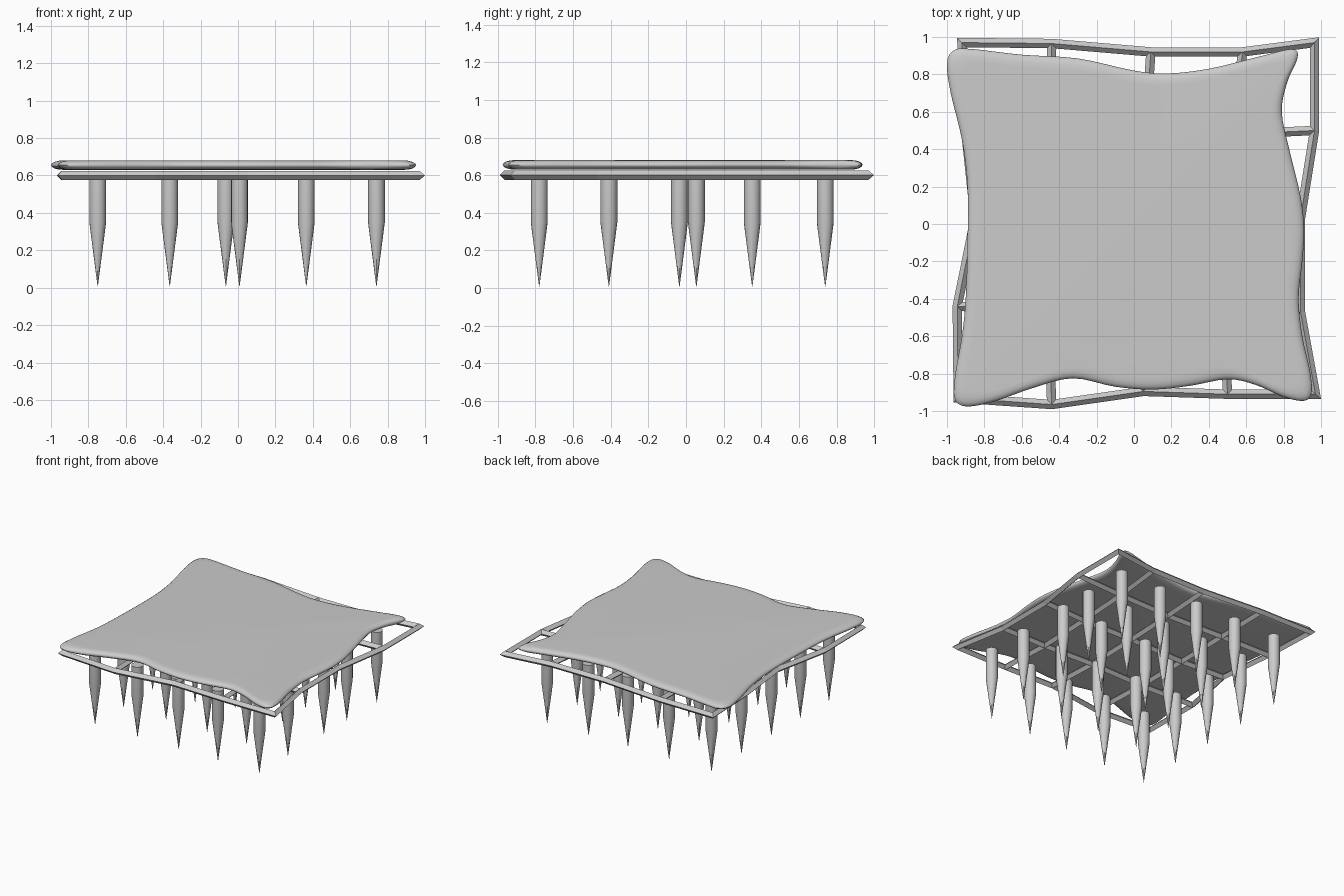
import bpy, bmesh
from mathutils import Vector

if "Cube" in bpy.data.objects:
    bpy.data.objects.remove(bpy.data.objects["Cube"])


def finish(bm, name, smooth=None):
    bmesh.ops.recalc_face_normals(bm, faces=bm.faces)
    me = bpy.data.meshes.new(name)
    bm.to_mesh(me)
    bm.free()
    ob = bpy.data.objects.new(name, me)
    bpy.context.collection.objects.link(ob)
    if smooth:
        bpy.ops.object.select_all(action='DESELECT')
        bpy.context.view_layer.objects.active = ob
        ob.select_set(True)
        bpy.ops.object.shade_smooth_by_angle(angle=smooth)
    return ob


def loft(bm, rings):
    """Skin closed rings of points and cap both ends."""
    vs = [[bm.verts.new(p) for p in r] for r in rings]
    n = len(vs[0])
    for a, b in zip(vs, vs[1:]):
        for i in range(n):
            j = (i + 1) % n
            bm.faces.new((a[i], a[j], b[j], b[i]))
    bm.faces.new(vs[0][::-1])
    bm.faces.new(vs[-1])


# Soft, wavy slab: smooth outline swept through a rounded edge profile
outline = [(-1.0, .86), (-.96, .93), (-.86, .935), (-.6, .905), (-.3, .885), (0, .82),
           (.18, .805), (.4, .83), (.65, .89), (.84, .935), (.875, .89), (.82, .76),
           (.79, .6), (.83, .4), (.89, .15), (.91, -.03), (.9, -.2), (.88, -.4),
           (.9, -.6), (.94, -.78), (.95, -.9), (.91, -.945), (.8, -.925), (.65, -.86),
           (.5, -.83), (.3, -.865), (.1, -.885), (-.1, -.87), (-.33, -.825),
           (-.55, -.88), (-.75, -.95), (-.9, -.975), (-.96, -.93), (-.955, -.8),
           (-.92, -.6), (-.9, -.4), (-.89, -.1), (-.89, .2), (-.92, .45), (-.98, .7)]
pts = [Vector(p) for p in outline]
smooth_line = []
for i in range(len(pts)):
    a, b, c, d = (pts[(i + k) % len(pts)] for k in (-1, 0, 1, 2))
    for t in (0, .25, .5, .75):
        smooth_line.append(.5 * (2 * b + (c - a) * t + (2 * a - 5 * b + 4 * c - d) * t * t
                                 + (3 * b - a - 3 * c + d) * t ** 3))
edge = [(.92, .63), (.955, .631), (.98, .637), (.995, .646), (1, .655),
        (.995, .664), (.98, .673), (.955, .679), (.92, .68)]
bm = bmesh.new()
loft(bm, [[(p.x * s, p.y * s, z) for p in smooth_line] for s, z in edge])
finish(bm, "slab", 1.0)

# Irregular lattice of diamond-section beams
lattice = [
    [(-.94, -.93), (-.44, -.965), (.05, -.895), (.5, -.91), (.97, -.91)],
    [(-.945, -.44), (-.46, -.46), (.03, -.45), (.48, -.47), (.89, -.47)],
    [(-.85, .03), (-.46, .01), (.04, .02), (.5, .01), (.89, .03)],
    [(-.9, .5), (-.45, .49), (.06, .47), (.53, .48), (.965, .5)],
    [(-.92, .97), (-.44, .965), (.09, .92), (.58, .92), (.965, .97)]]
bm = bmesh.new()
grid = [[bm.verts.new((x, y, .6)) for x, y in row] for row in lattice]
for j in range(4):
    for i in range(4):
        bm.faces.new((grid[j][i], grid[j][i + 1], grid[j + 1][i + 1], grid[j + 1][i]))
frame = finish(bm, "beam_lattice")
wire = frame.modifiers.new("beams", 'WIREFRAME')
wire.thickness = .05
wire.offset = 0
wire.use_even_offset = True
wire.use_boundary = True

# Pointed posts, five by five, with the middle one a little out of line
xs = (-.75, -.365, .008, .365, .74)
ys = (-.78, -.41, -.035, .352, .74)
for j, y in enumerate(ys):
    for i, x in enumerate(xs):
        if i == j == 2:
            x, y = -.065, .055
        bm = bmesh.new()
        for r1, r2, z1, z2 in ((.001, .045, .008, .35), (.045, .045, .35, .6)):
            res = bmesh.ops.create_cone(bm, cap_ends=False, segments=16,
                                        radius1=r1, radius2=r2, depth=z2 - z1)
            bmesh.ops.translate(bm, verts=res["verts"], vec=(x, y, (z1 + z2) / 2))
        bmesh.ops.remove_doubles(bm, verts=bm.verts, dist=.0005)
        bmesh.ops.holes_fill(bm, edges=bm.edges)
        finish(bm, f"post_{j}_{i}", .7)
